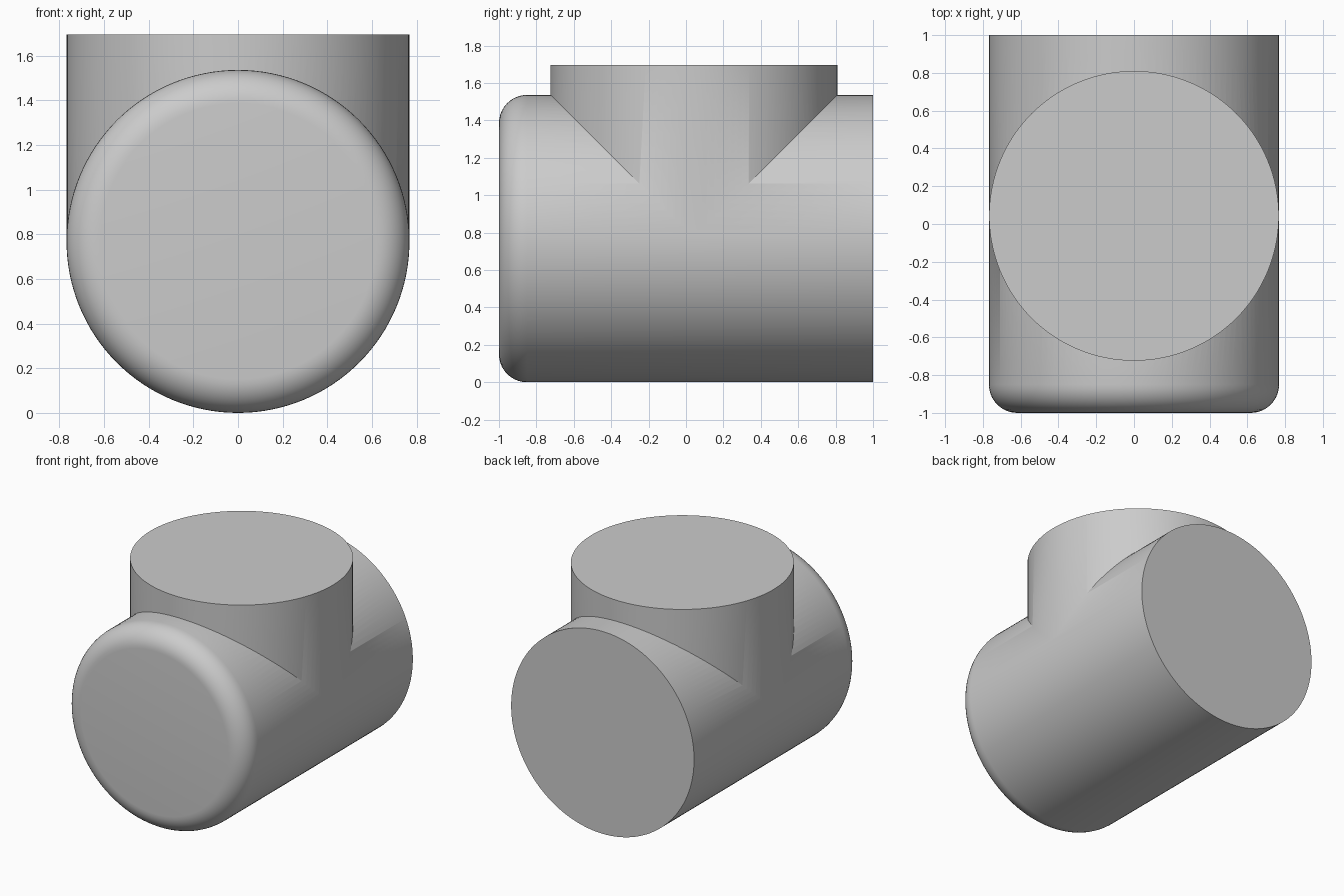
import bpy, bmesh, math
from mathutils import Matrix

if "Cube" in bpy.data.objects:
    bpy.data.objects.remove(bpy.data.objects["Cube"])

R = 0.768          # shared pipe radius, also the height of the main axis
BRANCH_Y = 0.043   # position of the upright branch
TOP = 1.695
SIDES = 128

grey = bpy.data.materials.new("plain grey")
grey.use_nodes = True
color = (0.6, 0.6, 0.6, 1)
grey.diffuse_color = color
grey.node_tree.nodes["Principled BSDF"].inputs["Base Color"].default_value = color


def cylinder(name, radius, depth, matrix, round_end=0.0):
    """Capped cylinder; its local +z rim can be rounded."""
    bm = bmesh.new()
    bmesh.ops.create_cone(bm, cap_ends=True, segments=SIDES,
                          radius1=radius, radius2=radius, depth=depth)
    if round_end:
        rim = [e for e in bm.edges if all(v.co.z > 0 for v in e.verts)]
        bmesh.ops.bevel(bm, geom=rim, offset=round_end, segments=10,
                        profile=0.5, affect='EDGES')
    bm.transform(matrix)
    mesh = bpy.data.meshes.new(name)
    bm.to_mesh(mesh)
    bm.free()
    mesh.materials.append(grey)
    obj = bpy.data.objects.new(name, mesh)
    bpy.context.collection.objects.link(obj)
    return obj


# Main pipe along y, rounded at the front
body = cylinder("tee_body", R, 2.0,
                Matrix.Translation((0, 0, R)) @ Matrix.Rotation(math.pi / 2, 4, 'X'),
                round_end=0.15)

# Upright branch, a hair narrower so the walls do not coincide
depth = TOP - R
branch = cylinder("upright_branch", R - 0.001, depth,
                  Matrix.Translation((0, BRANCH_Y, R + depth / 2)))

# Merge into one solid
union = body.modifiers.new("merge branch", 'BOOLEAN')
union.operation = 'UNION'
union.solver = 'EXACT'
union.object = branch
bpy.ops.object.select_all(action='DESELECT')
bpy.context.view_layer.objects.active = body
body.select_set(True)
bpy.ops.object.modifier_apply(modifier=union.name)
bpy.data.objects.remove(branch)

# Smooth walls with sharp rims
bpy.ops.object.shade_smooth_by_angle(angle=math.radians(30))
